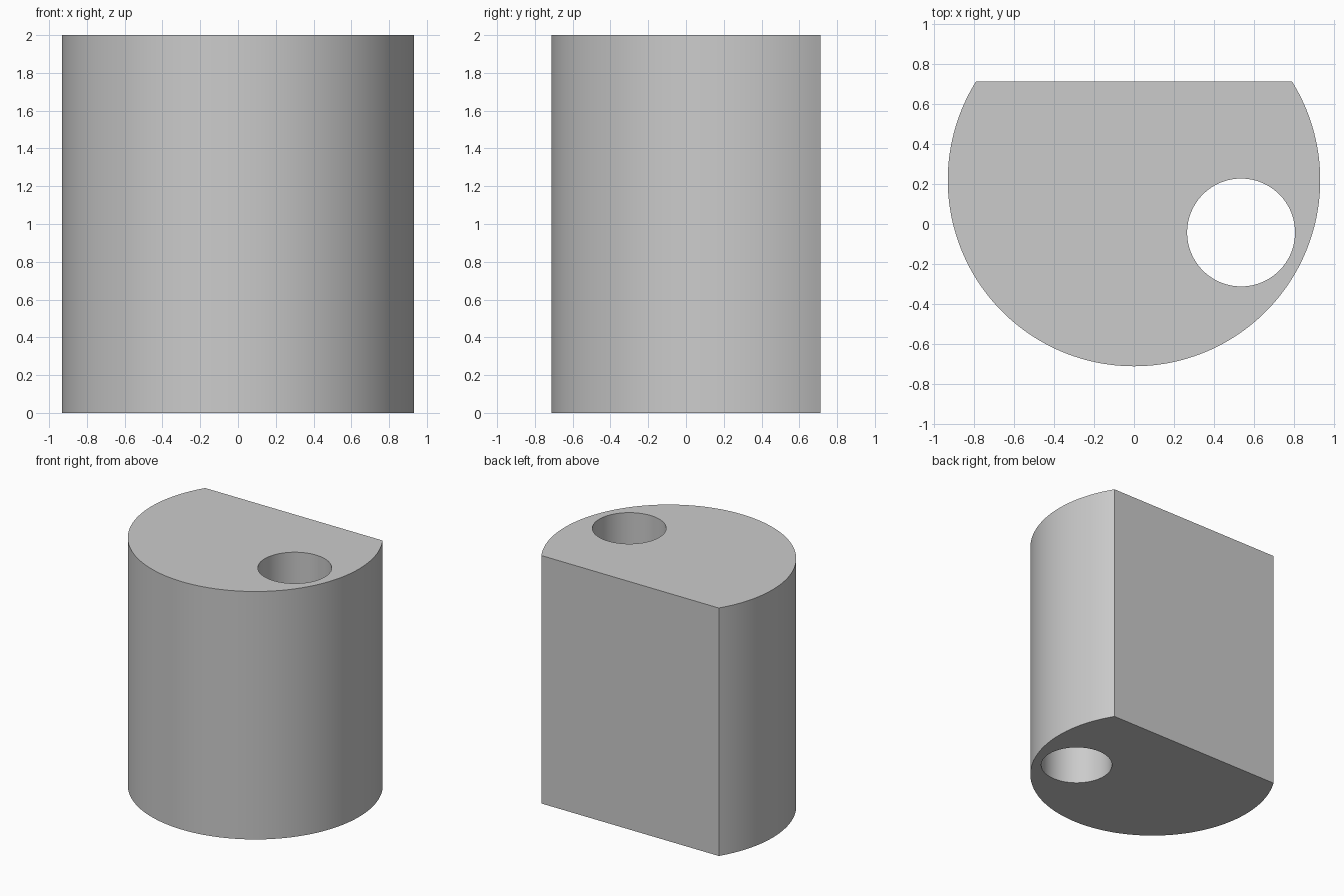
import bpy, bmesh, math

if "Cube" in bpy.data.objects:
    bpy.data.objects.remove(bpy.data.objects["Cube"])

HEIGHT = 2.0
R, CY, FLAT_Y = 0.932, 0.22, 0.7125        # body radius, centre and flat position
HOLE_R, HOLE_X, HOLE_Y = 0.27, 0.536, -0.0425


def arc(cx, cy, r, start, end, steps, closed=False):
    n = steps if closed else steps + 1
    return [(cx + r * math.cos(start + (end - start) * i / steps),
             cy + r * math.sin(start + (end - start) * i / steps), 0)
            for i in range(n)]


def add_loop(bm, points):
    verts = [bm.verts.new(p) for p in points]
    return [bm.edges.new((v, verts[(i + 1) % len(verts)])) for i, v in enumerate(verts)]


bm = bmesh.new()

# D-shaped outline and the round hole inside it
a = math.asin((FLAT_Y - CY) / R)
edges = add_loop(bm, arc(0, CY, R, math.pi - a, 2 * math.pi + a, 128))
edges += add_loop(bm, arc(HOLE_X, HOLE_Y, HOLE_R, 0, 2 * math.pi, 96, closed=True))
bmesh.ops.triangle_fill(bm, edges=edges, use_beauty=True, normal=(0, 0, 1))

# Extrude the profile to full height, keeping the bottom cap
res = bmesh.ops.extrude_face_region(bm, geom=bm.faces[:], use_keep_orig=True)
top = [g for g in res["geom"] if isinstance(g, bmesh.types.BMVert)]
bmesh.ops.translate(bm, verts=top, vec=(0, 0, HEIGHT))
bmesh.ops.recalc_face_normals(bm, faces=bm.faces[:])

mesh = bpy.data.meshes.new("flatted_cylinder_block")
bm.to_mesh(mesh)
bm.free()

block = bpy.data.objects.new("flatted_cylinder_block", mesh)
bpy.context.collection.objects.link(block)

# Smooth curved walls with sharp rims and corners
bpy.context.view_layer.objects.active = block
block.select_set(True)
bpy.ops.object.shade_smooth_by_angle(angle=math.radians(30))
